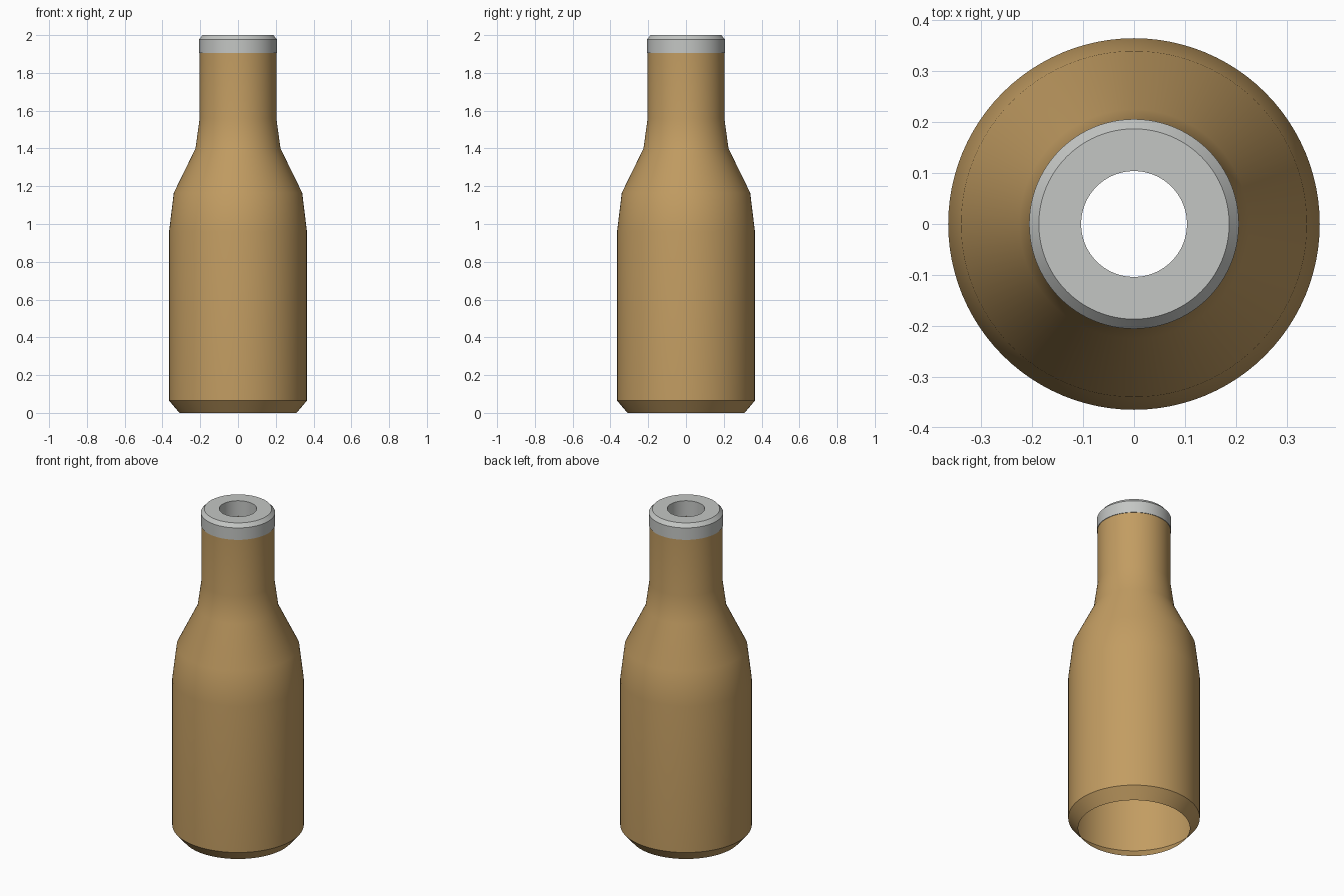
import bpy, bmesh, math

cube = bpy.data.objects.get("Cube")
if cube:
    bpy.data.objects.remove(cube, do_unlink=True)


def make_material(name, rgb):
    mat = bpy.data.materials.new(name)
    mat.use_nodes = True
    color = (*rgb, 1.0)
    mat.diffuse_color = color
    mat.node_tree.nodes["Principled BSDF"].inputs["Base Color"].default_value = color
    return mat


def lathe(name, profile, mat, closed=False, steps=96):
    """Spin a (radius, height) profile around z."""
    bm = bmesh.new()
    rings = []
    for r, z in profile:
        angles = [2 * math.pi * i / steps for i in range(steps)]
        rings.append([bm.verts.new((r * math.cos(a), r * math.sin(a), z)) for a in angles])
    pairs = list(zip(rings, rings[1:]))
    if closed:
        pairs.append((rings[-1], rings[0]))
    for low, high in pairs:
        for i in range(steps):
            j = (i + 1) % steps
            bm.faces.new((low[i], low[j], high[j], high[i]))
    mesh = bpy.data.meshes.new(name)
    bm.to_mesh(mesh)
    bm.free()
    obj = bpy.data.objects.new(name, mesh)
    bpy.context.collection.objects.link(obj)
    mesh.materials.append(mat)
    bpy.ops.object.select_all(action="DESELECT")
    obj.select_set(True)
    bpy.context.view_layer.objects.active = obj
    bpy.ops.object.shade_smooth_by_angle(angle=math.radians(30))
    return obj


brown = make_material("amber brown", (0.54, 0.335, 0.122))
silver = make_material("light grey", (0.55, 0.565, 0.55))

# Thin open-bottomed body: chamfered foot, straight side, shoulder, neck
lathe("bottle_body", [(0.31, 0), (0.365, 0.065), (0.365, 0.96), (0.34, 1.165),
                      (0.225, 1.40), (0.203, 1.56), (0.203, 1.91)], brown)

# Ring cap with a bevelled top edge and a round opening
lathe("cap_ring", [(0.104, 1.905), (0.206, 1.905), (0.206, 1.978),
                   (0.187, 2.0), (0.104, 2.0)], silver, closed=True)
